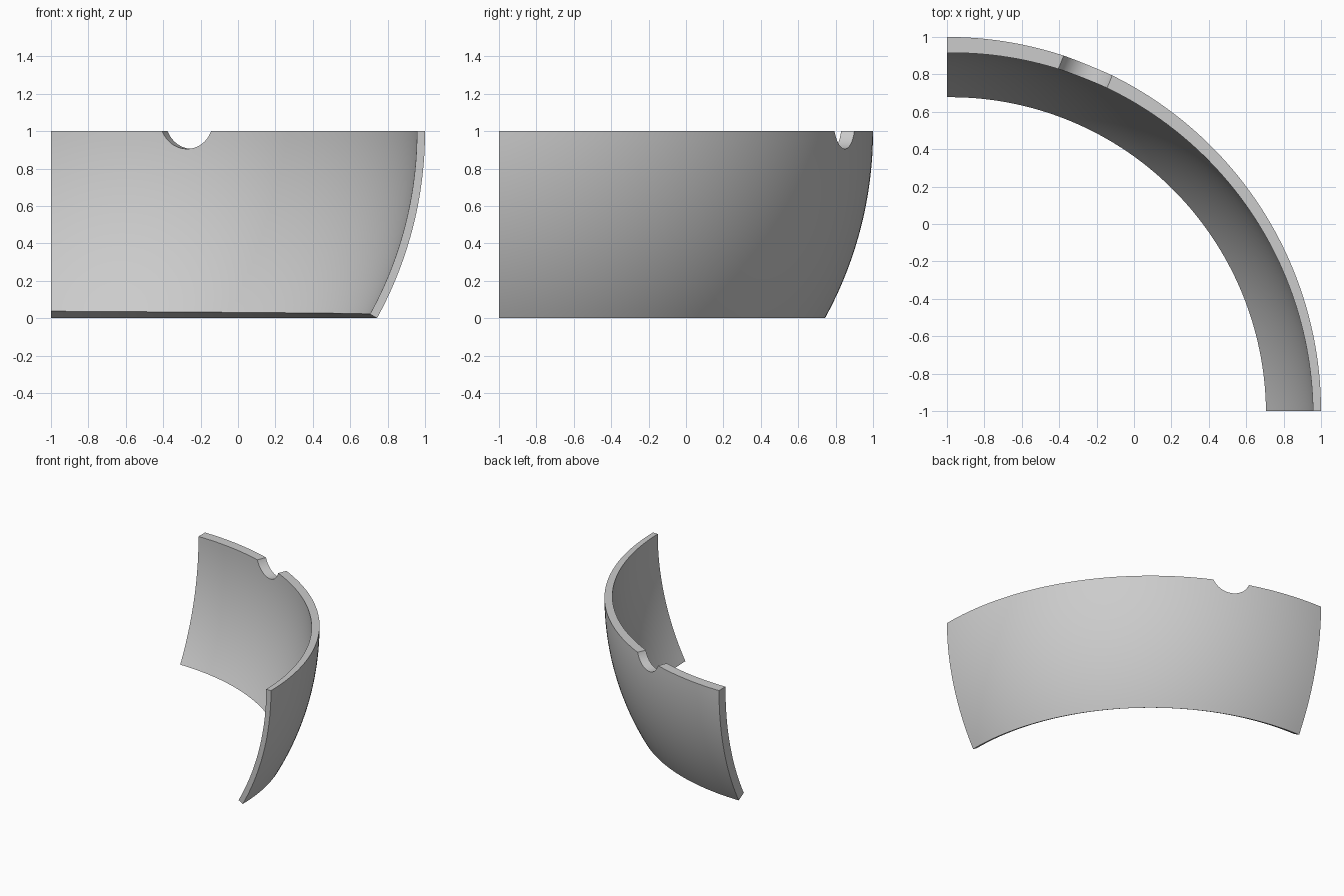
import bpy, bmesh, math
from mathutils import Vector

if "Cube" in bpy.data.objects:
    bpy.data.objects.remove(bpy.data.objects["Cube"], do_unlink=True)

CENTRE = Vector((-1, -1, 1))   # centre of the bowl the segment belongs to
RADIUS, DEPTH = 2.0, 2.04      # outer radius, and vertical half axis
LOW = math.asin(1 / DEPTH)     # angle of the bottom edge below the rim
TURNS, ROWS = 72, 24

grey = bpy.data.materials.new("plain grey")
grey.diffuse_color = (0.6, 0.6, 0.6, 1)
grey.use_nodes = True
grey.node_tree.nodes["Principled BSDF"].inputs["Base Color"].default_value = (0.6, 0.6, 0.6, 1)


def shell_point(u, v, inner):
    """u runs round the quarter turn, v from the rim down to the bottom edge."""
    a, b = u * math.pi / 2, v * LOW
    p = Vector((RADIUS * math.cos(b) * math.cos(a),
                RADIUS * math.cos(b) * math.sin(a),
                -DEPTH * math.sin(b)))
    thickness = 0.043 + u * (0.042 - 0.01 * v)
    return CENTRE + p * (1 - inner * thickness / RADIUS)


# Curved wall segment, thicker towards one end
bm = bmesh.new()
grid = [[[bm.verts.new(shell_point(i / TURNS, j / ROWS, side)) for j in range(ROWS + 1)]
         for i in range(TURNS + 1)] for side in (0, 1)]
outer, inner = grid
for g in grid:
    for i in range(TURNS):
        for j in range(ROWS):
            bm.faces.new((g[i][j], g[i + 1][j], g[i + 1][j + 1], g[i][j + 1]))
for j in (0, ROWS):            # rim and bottom edge
    for i in range(TURNS):
        bm.faces.new((outer[i][j], outer[i + 1][j], inner[i + 1][j], inner[i][j]))
for i in (0, TURNS):           # flat ends
    for j in range(ROWS):
        bm.faces.new((outer[i][j], outer[i][j + 1], inner[i][j + 1], inner[i][j]))
bmesh.ops.recalc_face_normals(bm, faces=bm.faces)
mesh = bpy.data.meshes.new("curved_wall")
bm.to_mesh(mesh)
bm.free()
mesh.materials.append(grey)
wall = bpy.data.objects.new("curved_wall", mesh)
bpy.context.collection.objects.link(wall)

# Round notch through the rim, drilled along the radius
turn = math.radians(67.8)
spot = CENTRE + Vector((math.cos(turn), math.sin(turn), 0)) * 1.95 + Vector((0, 0, 0.056))
bpy.ops.mesh.primitive_cylinder_add(vertices=96, radius=0.151, depth=0.6, location=spot,
                                    rotation=(0, math.pi / 2, turn))
cutter = bpy.context.object
cutter.name = "notch_cutter"
cutter.hide_render = True
cutter.data.materials.append(grey)

notch = wall.modifiers.new("notch", 'BOOLEAN')
notch.operation = 'DIFFERENCE'
notch.solver = 'EXACT'
notch.object = cutter
bpy.ops.object.select_all(action='DESELECT')
wall.select_set(True)
bpy.context.view_layer.objects.active = wall
bpy.ops.object.modifier_apply(modifier="notch")
bpy.data.objects.remove(cutter, do_unlink=True)
bpy.ops.object.shade_smooth_by_angle(angle=math.radians(30))
